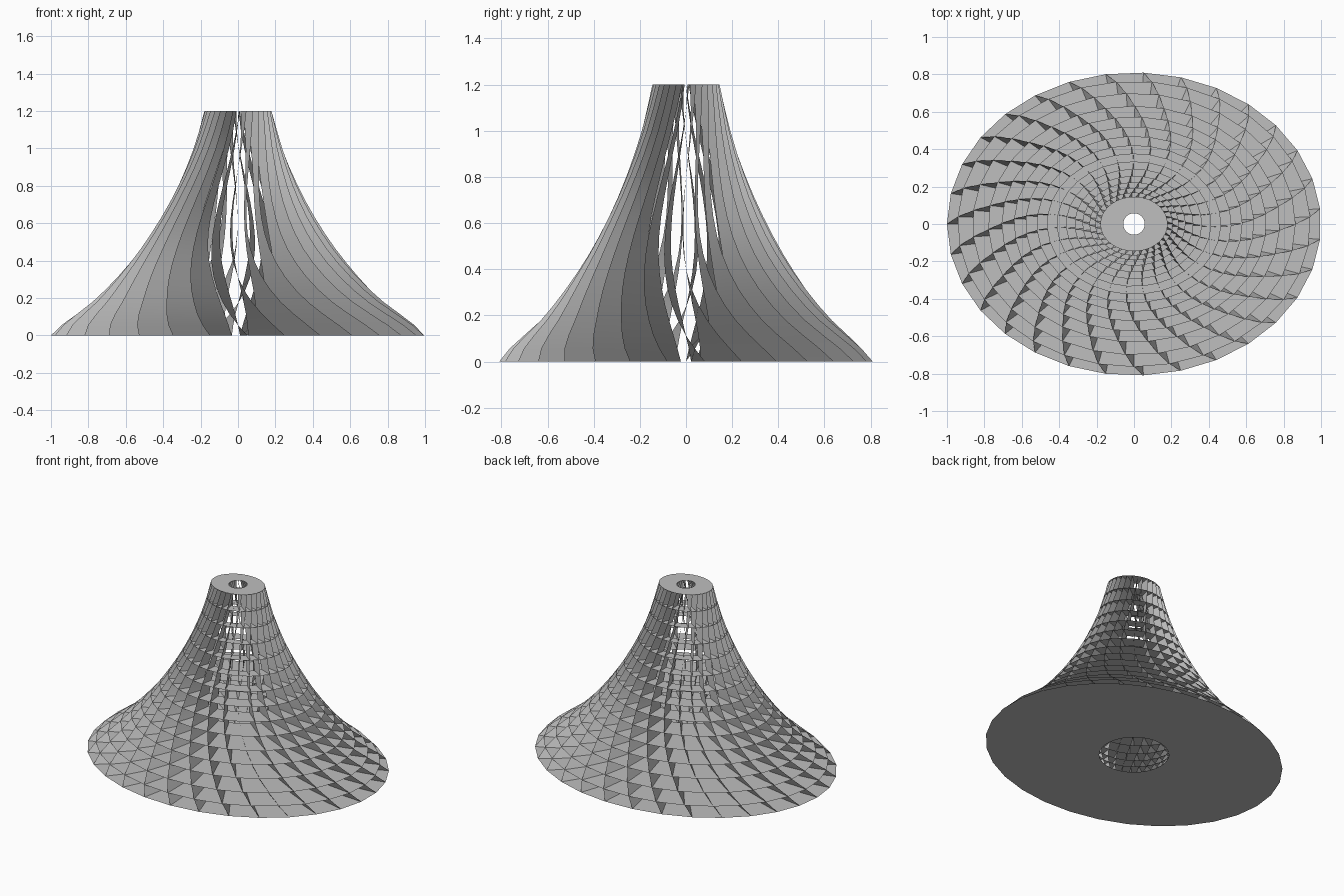
import bpy, bmesh, math

if "Cube" in bpy.data.objects:
    bpy.data.objects.remove(bpy.data.objects["Cube"], do_unlink=True)

HEIGHT = 1.2
FINS = 31
STEPS = 15
DEPTH_RATIO = 0.81
TWIST = math.radians(-20)

# Half-widths of the flared outside and of the hollow core, as (z, radius)
OUTER = [(0, 1), (0.055, 0.945), (0.2, 0.755), (0.4, 0.57), (0.6, 0.43),
         (0.8, 0.32), (1.0, 0.237), (1.2, 0.18)]
INNER = [(0, 0.218), (0.1, 0.275), (0.2, 0.32), (0.3, 0.345), (0.45, 0.35),
         (0.6, 0.315), (0.8, 0.235), (1.0, 0.15), (1.2, 0.0575)]


def sample(profile, z):
    """Smooth interpolation through the profile points."""
    last = len(profile) - 1
    i = 0
    while i < last - 1 and z > profile[i + 1][0]:
        i += 1

    def slope(k):
        a, b = profile[max(k - 1, 0)], profile[min(k + 1, last)]
        return (b[1] - a[1]) / (b[0] - a[0])

    (z0, r0), (z1, r1) = profile[i], profile[i + 1]
    d = z1 - z0
    t = min(max((z - z0) / d, 0), 1)
    return (r0 * (1 + 2 * t) * (1 - t) ** 2 + r1 * t * t * (3 - 2 * t)
            + d * (slope(i) * t * (1 - t) ** 2 - slope(i + 1) * t * t * (1 - t)))


def level(i):
    """Plate heights, packed closer together near the base."""
    u = i / STEPS
    return HEIGHT * (0.68 * u + 0.32 * u * u)


def edge_points(fin, z):
    """Inner and outer point of one fin at height z."""
    swell = math.sin(math.pi * z / HEIGHT)
    angle = math.pi + fin * math.tau / FINS + TWIST * swell
    c, s = math.cos(angle), math.sin(angle)
    ri, ro = sample(INNER, z), sample(OUTER, z)
    core_ratio = 1 - (1 - DEPTH_RATIO) * swell
    return (ri * c, ri * core_ratio * s, z), (ro * c, ro * DEPTH_RATIO * s, z)


def finish(name, bm, smooth):
    mesh = bpy.data.meshes.new(name)
    bm.to_mesh(mesh)
    bm.free()
    mesh.materials.append(grey)
    for p in mesh.polygons:
        p.use_smooth = smooth
    obj = bpy.data.objects.new(name, mesh)
    bpy.context.collection.objects.link(obj)


def strip(bm, pairs, closed):
    """Row of quads through pairs of points."""
    rows = [[bm.verts.new(p) for p in pair] for pair in pairs]
    following = rows[1:] + rows[:1] if closed else rows[1:]
    for a, b in zip(rows, following):
        bm.faces.new((a[0], a[1], b[1], b[0]))


grey = bpy.data.materials.new("plain grey")
grey.use_nodes = True
grey.diffuse_color = (0.52, 0.52, 0.52, 1)
grey.node_tree.nodes["Principled BSDF"].inputs["Base Color"].default_value = grey.diffuse_color

# Stacked horizontal ring plates
bm = bmesh.new()
for i in range(STEPS + 1):
    strip(bm, [edge_points(f, level(i)) for f in range(FINS)], True)
finish("ring_plates", bm, False)

# Twisted upright fins
bm = bmesh.new()
for f in range(FINS):
    strip(bm, [edge_points(f, level(i)) for i in range(STEPS + 1)], False)
finish("twisted_fins", bm, True)
